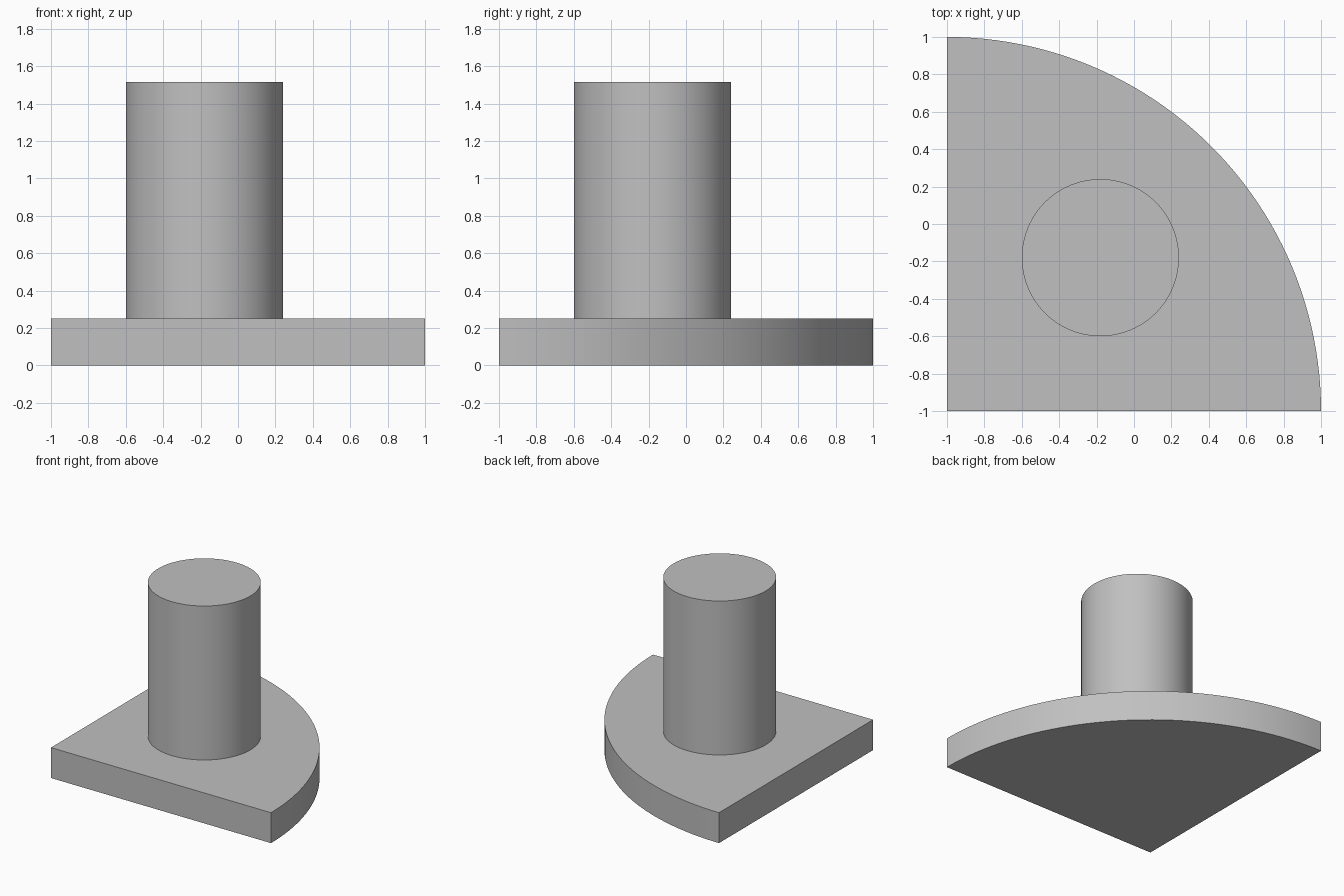
import bpy
import bmesh
from math import cos, sin, pi, radians

cube = bpy.data.objects.get("Cube")
if cube:
    bpy.data.objects.remove(cube, do_unlink=True)

BASE_TOP, POST_TOP = 0.25, 1.515
GREY = (0.53, 0.53, 0.53, 1)

grey = bpy.data.materials.new("plain grey")
grey.use_nodes = True
grey.diffuse_color = GREY
grey.node_tree.nodes["Principled BSDF"].inputs["Base Color"].default_value = GREY


def arc(cx, cy, radius, sweep, steps):
    return [(cx + radius * cos(sweep * i / steps), cy + radius * sin(sweep * i / steps))
            for i in range(steps + 1)]


def extrude_profile(name, outline, bottom, top):
    """Solid prism from a counter-clockwise outline."""
    bm = bmesh.new()
    face = bm.faces.new([bm.verts.new((x, y, bottom)) for x, y in outline])
    result = bmesh.ops.extrude_face_region(bm, geom=[face], use_keep_orig=True)
    verts = [g for g in result["geom"] if isinstance(g, bmesh.types.BMVert)]
    bmesh.ops.translate(bm, verts=verts, vec=(0, 0, top - bottom))
    bmesh.ops.recalc_face_normals(bm, faces=bm.faces)
    mesh = bpy.data.meshes.new(name)
    bm.to_mesh(mesh)
    bm.free()
    mesh.materials.append(grey)
    obj = bpy.data.objects.new(name, mesh)
    bpy.context.collection.objects.link(obj)
    bpy.ops.object.select_all(action="DESELECT")
    obj.select_set(True)
    bpy.context.view_layer.objects.active = obj
    bpy.ops.object.shade_smooth_by_angle(angle=radians(30))
    return obj


# Quarter-disc base with its square corner at the front right
extrude_profile("quarter_disc_base", [(-1, -1)] + arc(-1, -1, 2, pi / 2, 48), 0, BASE_TOP)

# Round post standing on the base
extrude_profile("round_post", arc(-0.18, -0.18, 0.42, 2 * pi, 96)[:-1], BASE_TOP, POST_TOP)
